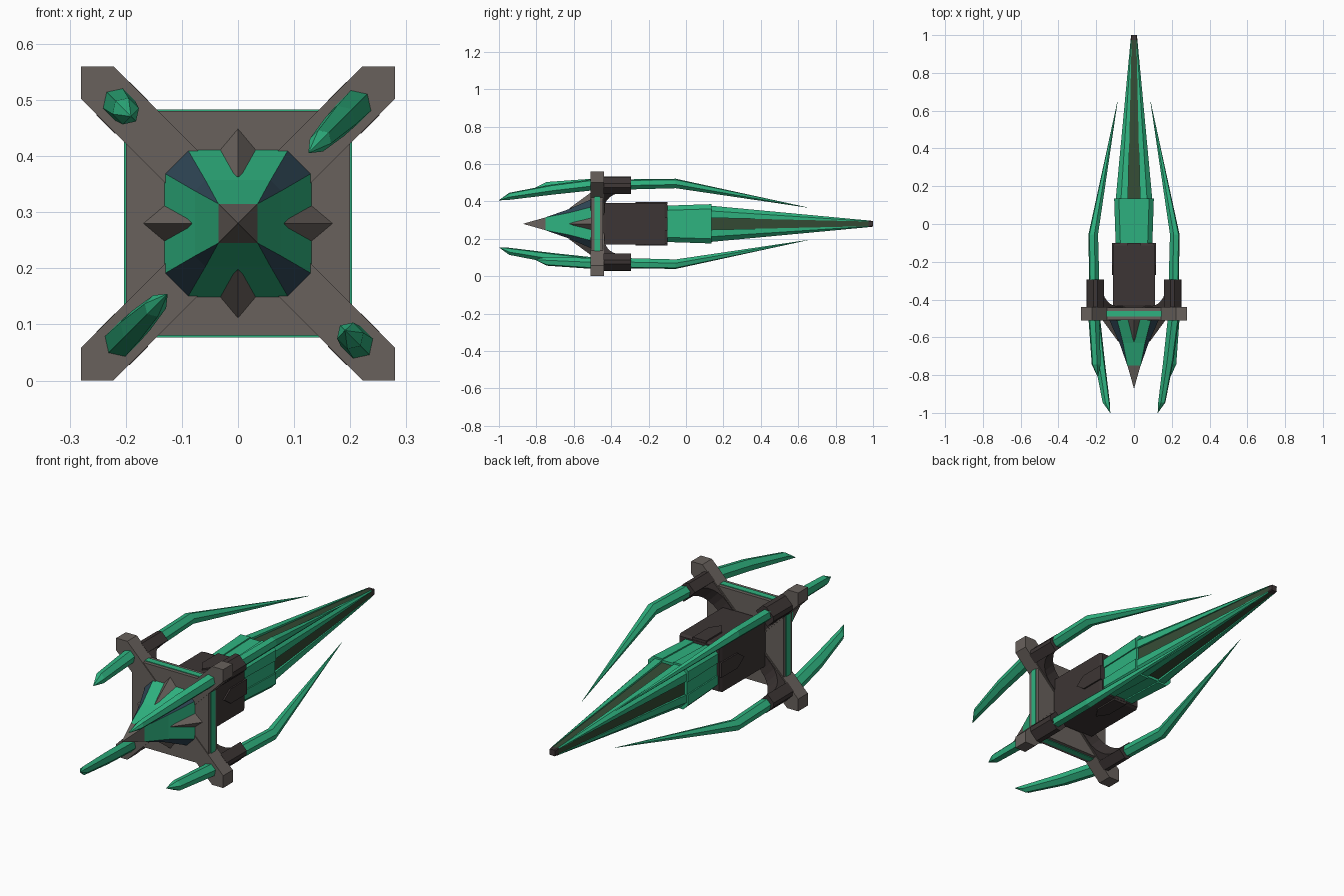
import bpy, bmesh, math

if "Cube" in bpy.data.objects:
    bpy.data.objects.remove(bpy.data.objects["Cube"])

AXIS = 0.28  # height of the central axis


def material(name, rgb):
    m = bpy.data.materials.new(name)
    m.diffuse_color = (*rgb, 1)
    m.use_nodes = True
    m.node_tree.nodes["Principled BSDF"].inputs["Base Color"].default_value = m.diffuse_color
    return m


GREY = material("warm_grey", (0.14, 0.12, 0.108))
DARK = material("dark_brown", (0.046, 0.036, 0.035))
GREEN = material("emerald", (0.028, 0.45, 0.215))
NAVY = material("slate_navy", (0.028, 0.06, 0.09))
OLIVE = material("dark_olive", (0.035, 0.07, 0.035))


def loft(name, rings, mats, rule=None, angle=0.0):
    """Skin matching rings of (x, y, z) about the axis, turned by angle around y."""
    bm = bmesh.new()
    ca, sa = math.cos(angle), math.sin(angle)
    vs = [[bm.verts.new((x * ca - z * sa, y, x * sa + z * ca + AXIS)) for x, y, z in r] for r in rings]
    n = len(rings[0])
    for i in range(len(rings) - 1):
        for j in range(n):
            k = (j + 1) % n
            f = bm.faces.new((vs[i][j], vs[i][k], vs[i + 1][k], vs[i + 1][j]))
            if rule:
                f.material_index = rule(i, j)
    bm.faces.new(vs[0])
    f = bm.faces.new(vs[-1])
    if rule:
        f.material_index = rule(len(rings) - 2, 0)
    bmesh.ops.remove_doubles(bm, verts=bm.verts, dist=0.0002)
    bmesh.ops.recalc_face_normals(bm, faces=bm.faces)
    me = bpy.data.meshes.new(name)
    bm.to_mesh(me)
    bm.free()
    for m in mats:
        me.materials.append(m)
    ob = bpy.data.objects.new(name, me)
    bpy.context.collection.objects.link(ob)
    return ob


def square(w, y):
    return [(-w, y, -w), (w, y, -w), (w, y, w), (-w, y, w)]


def prism(name, poly, y0, y1, mat, angle=0.0):
    return loft(name, [[(x, y, z) for x, z in poly] for y in (y0, y1)], [mat], None, angle)


def quarter_turns(points):
    """Repeat the points of one side (along +z) around the four sides."""
    out = []
    for k in range(4):
        a = -k * math.pi / 2
        c, s = round(math.cos(a)), round(math.sin(a))
        out += [(x * c - z * s, y, x * s + z * c) for x, y, z in points]
    return out


def octagon(w, flat, y):
    return quarter_turns([(-flat, y, w), (flat, y, w)])


def grooved(w, c, g, d, y):
    return quarter_turns([(-(w - c), y, w), (-g, y, w), (-g, y, w - d),
                          (g, y, w - d), (g, y, w), (w - c, y, w)])


# square plate and central body
loft("plate", [square(0.2, -0.507), square(0.2, -0.443)], [GREY])
loft("body_box", [square(0.104, -0.45), square(0.11, -0.43), square(0.11, -0.115), square(0.104, -0.1)], [DARK])

# nose: square tip widening to an octagon, navy on the diagonals
loft("nose", [octagon(0.035, 0.035, -0.75), octagon(0.077, 0.058, -0.63), octagon(0.132, 0.09, -0.505)],
     [GREEN, NAVY], lambda i, j: j % 2)
loft("nose_cap", [square(0.0005, -0.87), square(0.036, -0.745), square(0.03, -0.725)], [GREY])

# green collar behind the body, then the long grooved tail
loft("collar", [grooved(0.097, 0.025, 0.03, 0.006, -0.11), grooved(0.105, 0.025, 0.03, 0.006, 0.135)], [GREEN])


def tail_colour(i, j):
    return 2 if i == 1 else (1 if j % 6 == 2 else 0)


loft("tail", [grooved(0.097, 0.028, 0.032, 0.010, 0.13), grooved(0.018, 0.004, 0.0125, 0.003, 0.975),
              grooved(0.015, 0.004, 0.010, 0.001, 1.0)], [GREEN, OLIVE, DARK], tail_colour)

for k in range(4):
    turn = k * math.pi / 2

    # ridge spike on each nose face
    loft("nose_spike", [[(0, -0.625, 0.082)] * 4,
                        [(-0.042, -0.505, 0.12), (0, -0.505, 0.17), (0.042, -0.505, 0.12), (0, -0.505, 0.09)]],
         [GREY], None, turn)

    # pointed plate on each body face
    arrow = [(0, -0.27), (0.035, -0.22), (0.035, -0.1), (-0.035, -0.1), (-0.035, -0.22)]
    loft("body_arrow", [[(x, y, z) for x, y in arrow] for z in (0.105, 0.117)], [DARK], None, turn)

    # green strip let into each plate edge
    strip = [(-0.145, -0.49), (0.145, -0.49), (0.145, -0.46), (-0.145, -0.46)]
    loft("edge_strip", [[(x, y, z) for x, y in strip] for z in (0.198, 0.203)], [GREEN], None, turn)

    # diagonal arm with a squared corner end
    arm = [(0, 0), (0.058, 0), (0.28, 0.222), (0.28, 0.28), (0.222, 0.28), (0, 0.058)]
    prism("arm", arm, -0.511, -0.439, GREY, turn)
    back = [(0.05, 0), (0.21, 0.16), (0.16, 0.21), (0, 0.05)]
    prism("arm_back", back, -0.45, -0.435, DARK, turn)

    # everything below lies along +x in local space, turned onto the diagonal
    diag = turn + math.pi / 4

    # hub block and its curved bracket
    hub = [(0.268, -0.042), (0.315, -0.042), (0.328, -0.025), (0.328, 0.025), (0.315, 0.042), (0.268, 0.042)]
    prism("hub", hub, -0.445, -0.295, DARK, diag)
    fillet = [(0.28, -0.435), (0.28, -0.34)]
    fillet += [(0.16 + 0.11 * math.cos(a), -0.34 - 0.095 * (1 - abs(math.cos(a)) ** 2) ** 0.5)
               for a in [i * math.pi / 12 for i in range(7)]]
    loft("hub_bracket", [[(r, y, t) for r, y in fillet] for t in (-0.036, 0.036)], [DARK], None, diag)

    def fang(name, stations):
        rings = [[(r + h * math.cos(i * math.pi / 3), y, h * 0.9 * math.sin(i * math.pi / 3)) for i in range(6)]
                 for y, r, h in stations]
        loft(name, rings, [GREEN], None, diag)

    # rear fang sweeps in towards the tail
    fang("rear_fang", [(-0.31, 0.298, 0.03), (-0.055, 0.305, 0.028), (0.655, 0.122, 0.0006)])

    # front fangs alternate long and short
    if k % 2 == 0:
        fang("long_front_fang", [(-0.5, 0.295, 0.033), (-0.72, 0.258, 0.03), (-0.945, 0.208, 0.021),
                                 (-1.0, 0.178, 0.0006)])
    else:
        fang("short_front_fang", [(-0.5, 0.3, 0.032), (-0.745, 0.283, 0.026), (-0.81, 0.27, 0.0006)])
